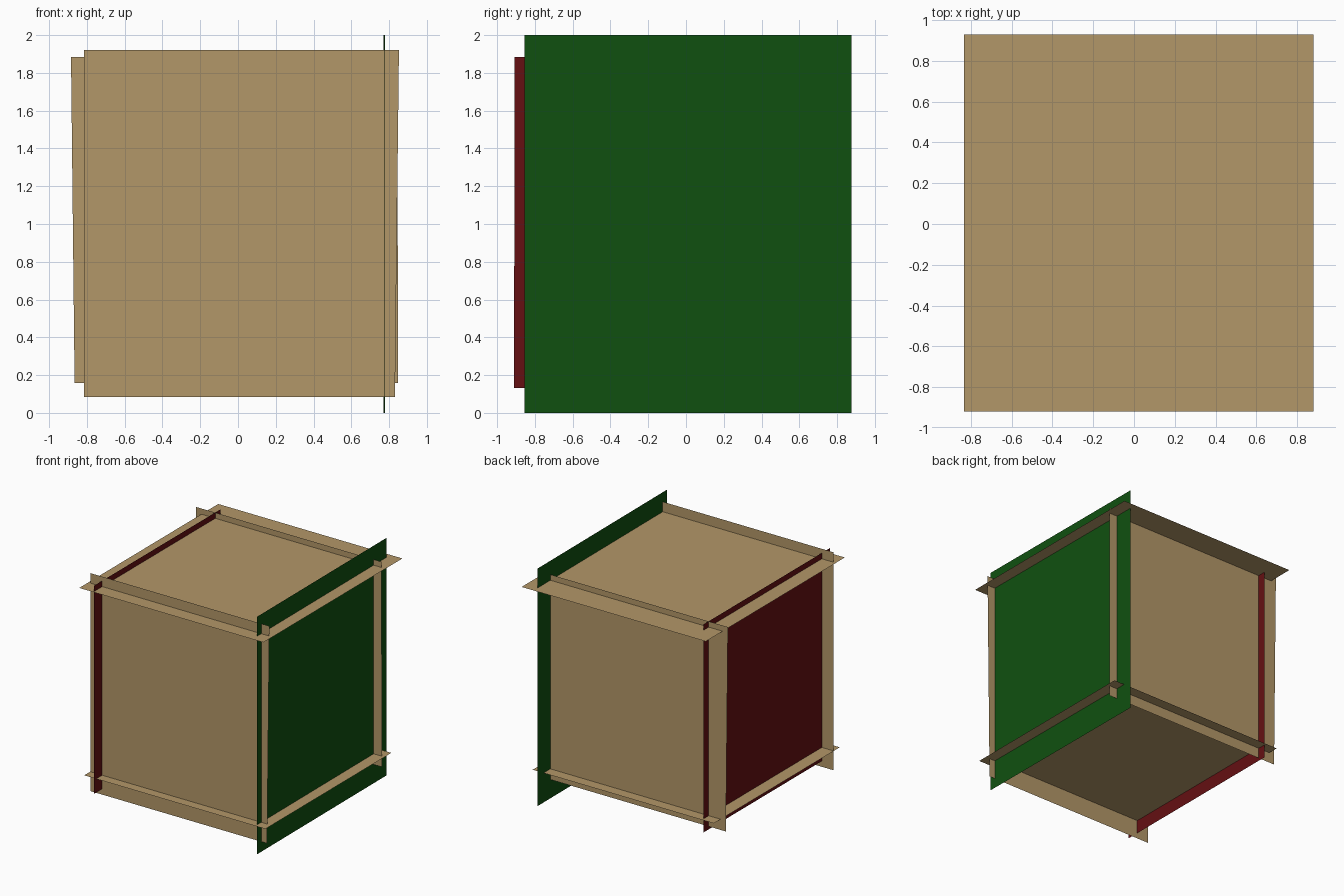
import bpy

if "Cube" in bpy.data.objects:
    bpy.data.objects.remove(bpy.data.objects["Cube"])


def paint(name, rgb):
    mat = bpy.data.materials.new(name)
    mat.diffuse_color = (*rgb, 1.0)
    mat.use_nodes = True
    mat.node_tree.nodes["Principled BSDF"].inputs["Base Color"].default_value = mat.diffuse_color
    return mat


TAN = paint("tan", (0.45, 0.31, 0.14))
RED = paint("red", (0.13, 0.005, 0.006))
GREEN = paint("green", (0.005, 0.08, 0.005))


def panel(name, corners, mat):
    """Thin single-quad wall from its four corners."""
    mesh = bpy.data.meshes.new(name)
    mesh.from_pydata(corners, [], [(0, 1, 2, 3)])
    mesh.materials.append(mat)
    obj = bpy.data.objects.new(name, mesh)
    bpy.context.collection.objects.link(obj)
    return obj


def level(name, x0, x1, y0, y1, z):
    """Horizontal rectangular panel."""
    return panel(name, [(x0, y0, z), (x1, y0, z), (x1, y1, z), (x0, y1, z)], TAN)


# Floor and ceiling
level("floor", -0.816, 0.871, -0.88, 0.796, 0.248)
level("ceiling", -0.835, 0.88, -0.92, 0.93, 1.836)

# Front and back walls, slightly out of square
panel("front_wall", [(-0.815, -0.80, 0.085), (0.831, -0.80, 0.085),
                     (0.852, -0.80, 1.92), (-0.815, -0.80, 1.92)], TAN)
panel("back_wall", [(0.847, 0.705, 0.158), (-0.865, 0.705, 0.158),
                    (-0.884, 0.705, 1.884), (0.844, 0.705, 1.884)], TAN)

# Coloured side walls
panel("left_wall", [(-0.705, 0.775, 0.133), (-0.705, -0.91, 0.133),
                    (-0.705, -0.908, 1.885), (-0.705, 0.775, 1.885)], RED)
panel("right_wall", [(0.777, -0.855, 0), (0.769, 0.875, 0),
                     (0.769, 0.875, 2), (0.777, -0.855, 2)], GREEN)
